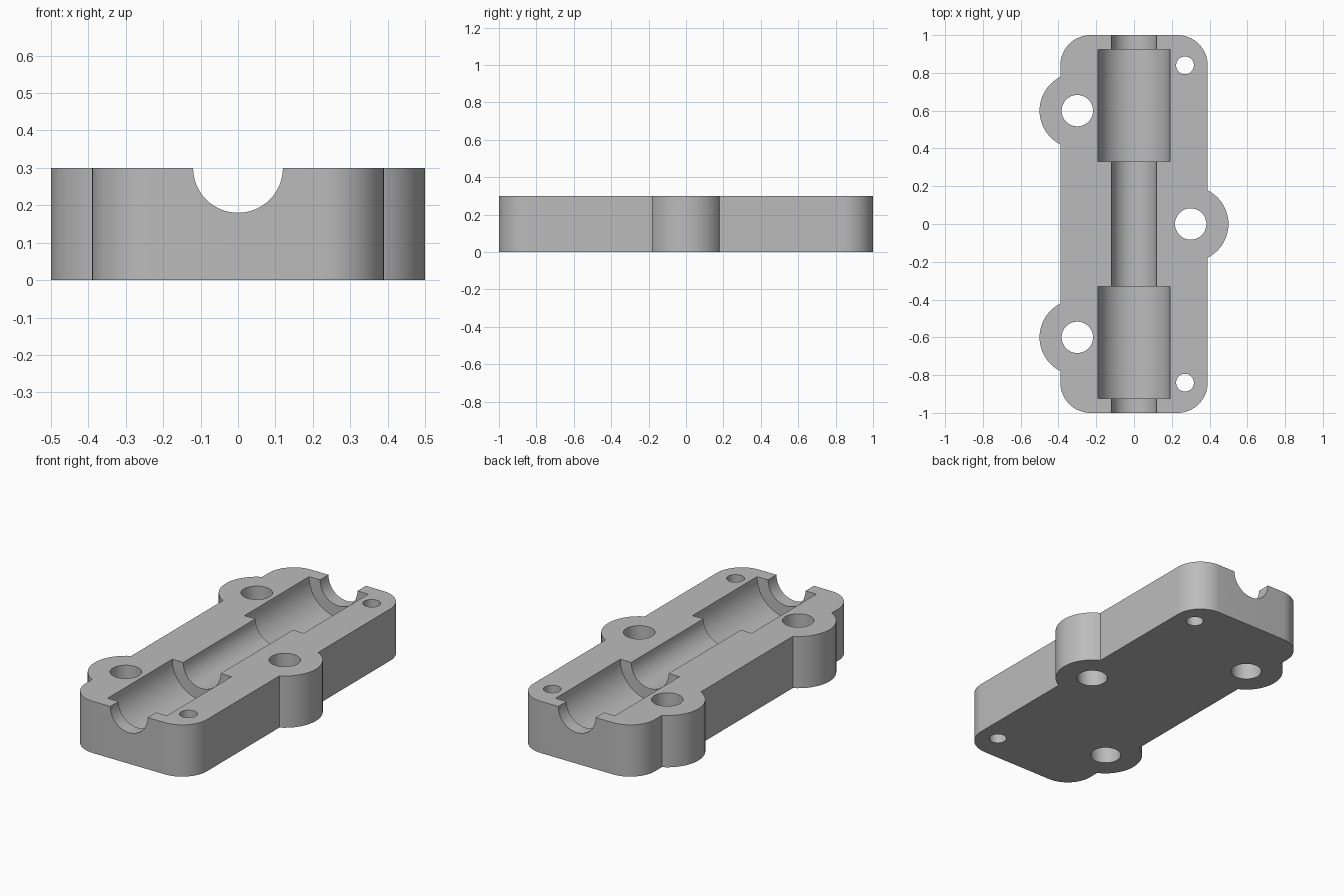
import bpy
import bmesh
import math
from mathutils import Matrix

if "Cube" in bpy.data.objects:
    bpy.data.objects.remove(bpy.data.objects["Cube"], do_unlink=True)

HEIGHT = 0.3
HALF_W, HALF_L, CORNER = 0.39, 1.0, 0.16

grey = bpy.data.materials.new("plain grey")
grey.use_nodes = True
colour = (0.5, 0.5, 0.5, 1)
grey.diffuse_color = colour
grey.node_tree.nodes["Principled BSDF"].inputs["Base Color"].default_value = colour


def finish(name, bm):
    bmesh.ops.recalc_face_normals(bm, faces=bm.faces)
    mesh = bpy.data.meshes.new(name)
    bm.to_mesh(mesh)
    bm.free()
    mesh.materials.append(grey)
    obj = bpy.data.objects.new(name, mesh)
    bpy.context.collection.objects.link(obj)
    return obj


def cylinder(name, radius, length, centre, along_y=False, sides=64):
    bm = bmesh.new()
    turn = Matrix.Rotation(math.pi / 2, 4, "X") if along_y else Matrix()
    bmesh.ops.create_cone(bm, cap_ends=True, segments=sides, radius1=radius,
                          radius2=radius, depth=length,
                          matrix=Matrix.Translation(centre) @ turn)
    return finish(name, bm)


def rounded_plate(name, steps=16):
    bm = bmesh.new()
    verts = []
    for quarter, (sx, sy) in enumerate([(1, 1), (-1, 1), (-1, -1), (1, -1)]):
        for i in range(steps + 1):
            a = (quarter + i / steps) * math.pi / 2
            verts.append(bm.verts.new((sx * (HALF_W - CORNER) + CORNER * math.cos(a),
                                       sy * (HALF_L - CORNER) + CORNER * math.sin(a), 0)))
    face = bm.faces.new(verts)
    top = bmesh.ops.extrude_face_region(bm, geom=[face])["geom"]
    bmesh.ops.translate(bm, vec=(0, 0, HEIGHT),
                        verts=[v for v in top if isinstance(v, bmesh.types.BMVert)])
    return finish(name, bm)


def combine(target, tool, operation):
    mod = target.modifiers.new(tool.name, "BOOLEAN")
    mod.operation = operation
    mod.solver = "EXACT"
    mod.object = tool
    bpy.context.view_layer.objects.active = target
    bpy.ops.object.modifier_apply(modifier=mod.name)
    bpy.data.objects.remove(tool, do_unlink=True)


# Plate with round screw bosses on its sides
body = rounded_plate("housing_half")
screws = [(-0.3, 0.6), (-0.3, -0.6), (0.3, 0)]
for x, y in screws:
    combine(body, cylinder("boss", 0.2, HEIGHT, (x, y, HEIGHT / 2)), "UNION")

# Through holes for screws and pins
for x, y in screws:
    combine(body, cylinder("screw_hole", 0.083, 1, (x, y, HEIGHT / 2)), "DIFFERENCE")
for side in (-1, 1):
    combine(body, cylinder("pin_hole", 0.047, 1, (0.27, side * 0.84, HEIGHT / 2)),
            "DIFFERENCE")

# Shaft channel and the two bearing pockets
combine(body, cylinder("shaft_channel", 0.12, 2.4, (0, 0, HEIGHT), True), "DIFFERENCE")
for side in (-1, 1):
    combine(body, cylinder("bearing_pocket", 0.19, 0.592, (0, side * 0.627, HEIGHT), True),
            "DIFFERENCE")

bpy.ops.object.select_all(action="DESELECT")
body.select_set(True)
bpy.context.view_layer.objects.active = body
bpy.ops.object.shade_smooth_by_angle(angle=math.radians(30))
